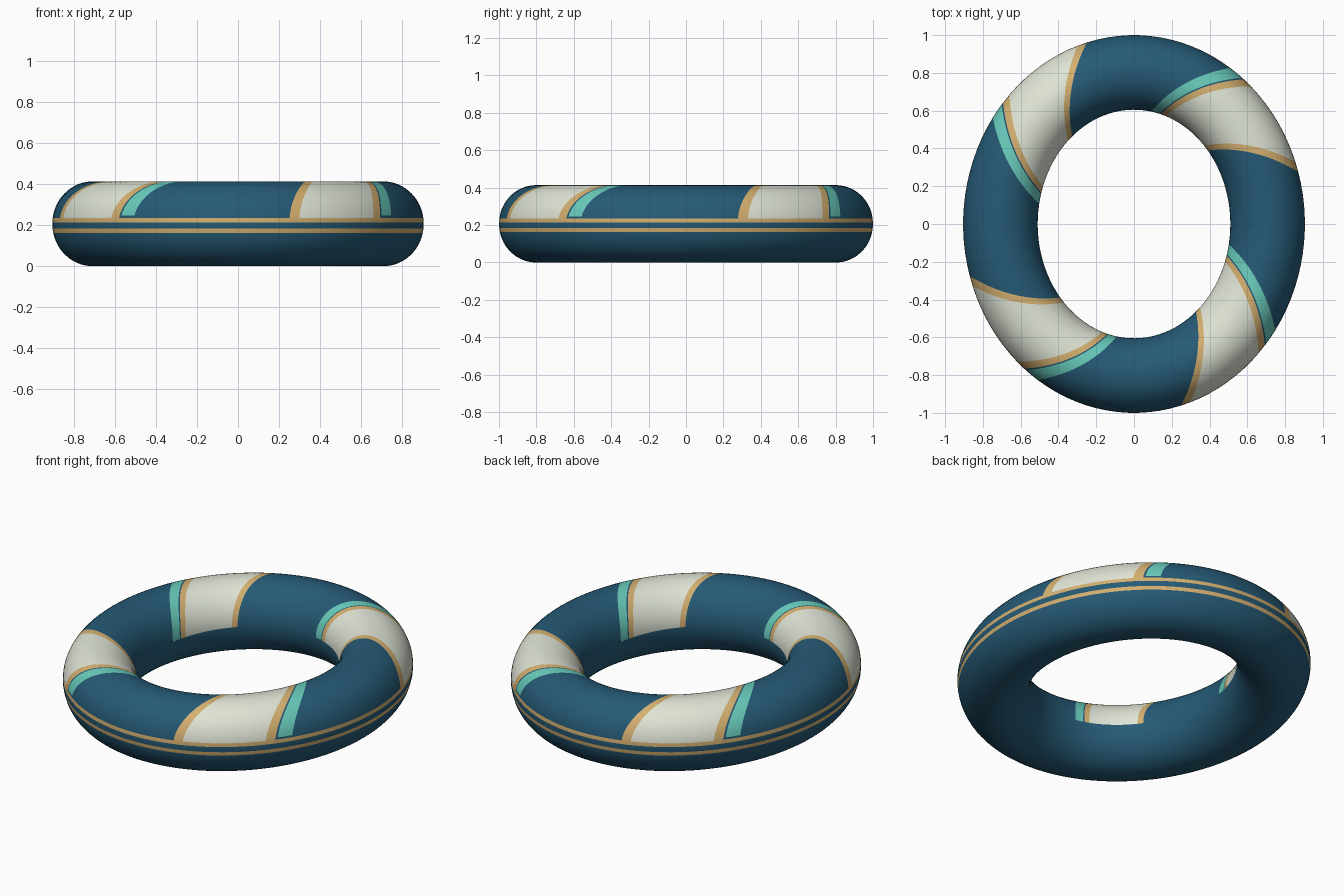
import bpy, bmesh
from math import sin, cos, asin, radians, degrees, ceil

cube = bpy.data.objects.get("Cube")
if cube:
    bpy.data.objects.remove(cube, do_unlink=True)

# Oval ring: centreline half axes, tube half width and half height
AX, AY, TUBE, HALF = 0.7075, 0.8025, 0.1975, 0.2065
SWIRL = 12  # degrees the stripes lean from the top to the rim


def make_material(name, rgb):
    mat = bpy.data.materials.new(name)
    mat.use_nodes = True
    mat.diffuse_color = (*rgb, 1)
    mat.node_tree.nodes["Principled BSDF"].inputs["Base Color"].default_value = (*rgb, 1)
    return mat


materials = [
    make_material("deep blue", (0.019, 0.102, 0.18)),
    make_material("ivory", (0.74, 0.78, 0.67)),
    make_material("gold", (0.66, 0.43, 0.16)),
    make_material("turquoise", (0.14, 0.60, 0.50)),
]
BLUE, IVORY, GOLD, TURQUOISE = range(4)


def subdivide(stops, step):
    """Fill the gaps between the stops with even steps; the last stop closes the loop."""
    out = []
    for a, b in zip(stops, stops[1:]):
        n = max(1, ceil((b - a) / step - 0.001))
        out += [a + (b - a) * i / n for i in range(n)]
    return out


def height_angle(z):
    return degrees(asin((z - HALF) / HALF))


# Stripe pattern along one quarter of the ring: start angle and colour
pattern = [(-62, GOLD), (-58.8, IVORY), (-31.2, GOLD), (-28, BLUE),
           (-27.3, TURQUOISE), (-22.3, BLUE)]
quarter = subdivide([p[0] for p in pattern] + [28], 3.6)
columns = [u + 90 * k for k in range(4) for u in quarter]

# Rows around the tube, with stops on the edges of the two belt lines
low_a, low_b, top_a, top_b = [height_angle(z) for z in (0.162, 0.183, 0.214, 0.235)]
TEAL_START = 11
rows = subdivide([low_a, low_b, top_a, top_b, TEAL_START, 180, 360 + low_a], 6)


def face_colour(u, v):
    if low_a < v < low_b or top_a < v < top_b:
        return GOLD
    if not top_b < v < 180:
        return BLUE
    local = (u + 62) % 90 - 62
    colour = [c for start, c in pattern if start <= local][-1]
    return BLUE if colour == TURQUOISE and v < TEAL_START else colour


# Swim ring: a swirled grid wrapped around the oval
bm = bmesh.new()
grid = []
for u in columns:
    ring = []
    for v in rows:
        c = cos(radians(v))
        t = radians(u - SWIRL * c)
        ring.append(bm.verts.new(((AX + TUBE * c) * cos(t),
                                  (AY + TUBE * c) * sin(t),
                                  HALF + HALF * sin(radians(v)))))
    grid.append(ring)

nu, nv = len(columns), len(rows)
for i in range(nu):
    i2 = (i + 1) % nu
    u_mid = (columns[i] + (columns[i2] if i2 else columns[0] + 360)) / 2
    for j in range(nv):
        j2 = (j + 1) % nv
        v_mid = (rows[j] + (rows[j2] if j2 else rows[0] + 360)) / 2
        face = bm.faces.new((grid[i][j], grid[i2][j], grid[i2][j2], grid[i][j2]))
        face.material_index = face_colour(u_mid, v_mid)
        face.smooth = True
bmesh.ops.recalc_face_normals(bm, faces=bm.faces)

mesh = bpy.data.meshes.new("swim_ring")
bm.to_mesh(mesh)
bm.free()
for mat in materials:
    mesh.materials.append(mat)
bpy.context.collection.objects.link(bpy.data.objects.new("swim_ring", mesh))
